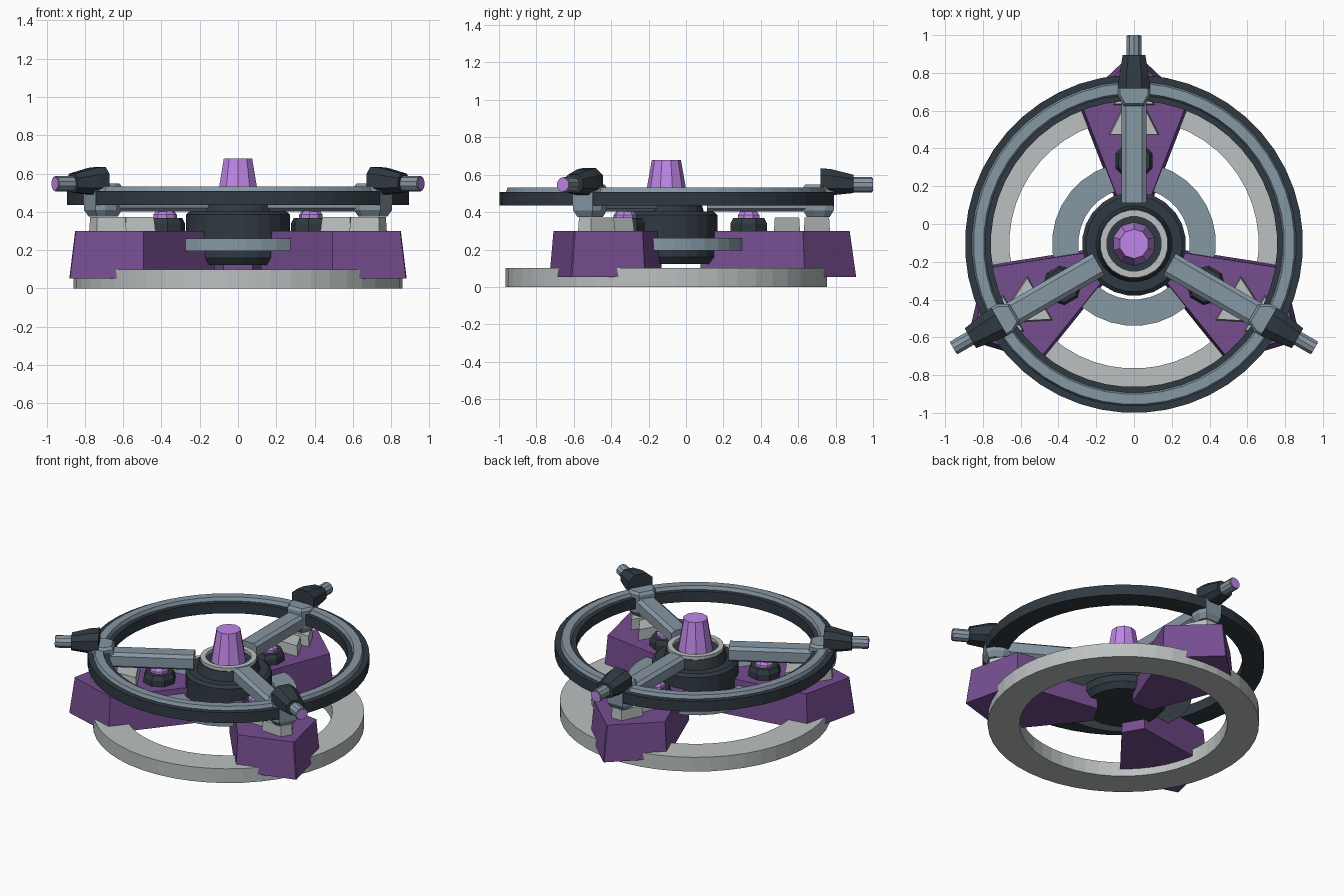
import bpy, bmesh, math
from mathutils import Vector, Matrix

if "Cube" in bpy.data.objects:
    bpy.data.objects.remove(bpy.data.objects["Cube"])

CENTRE = Vector((0, -0.105, 0))   # hub axis


def material(name, rgb):
    m = bpy.data.materials.new(name)
    m.diffuse_color = (*rgb, 1)
    m.use_nodes = True
    m.node_tree.nodes["Principled BSDF"].inputs["Base Color"].default_value = m.diffuse_color
    return m


DARK = material("dark_metal", (0.030, 0.042, 0.054))
STEEL = material("blue_steel", (0.24, 0.31, 0.37))
GREY = material("pale_grey", (0.50, 0.53, 0.53))
PURPLE = material("purple", (0.18, 0.075, 0.28))
GLOW = material("bright_purple", (0.52, 0.24, 0.80))


def loft(name, sections, mat, turn=0.0, loop=False):
    """Skin equal-length point loops; cap the ends, or join last to first."""
    bm = bmesh.new()
    rings = [[bm.verts.new(p) for p in s] for s in sections]
    pairs = list(zip(rings, rings[1:]))
    if loop:
        pairs.append((rings[-1], rings[0]))
    else:
        bm.faces.new(rings[0])
        bm.faces.new(rings[-1])
    n = len(rings[0])
    for a, b in pairs:
        for i in range(n):
            j = (i + 1) % n
            bm.faces.new((a[i], a[j], b[j], b[i]))
    bmesh.ops.recalc_face_normals(bm, faces=bm.faces)
    bmesh.ops.transform(bm, matrix=Matrix.Translation(CENTRE) @ Matrix.Rotation(turn, 4, 'Z'),
                        verts=bm.verts)
    me = bpy.data.meshes.new(name)
    bm.to_mesh(me)
    bm.free()
    me.materials.append(mat)
    ob = bpy.data.objects.new(name, me)
    bpy.context.collection.objects.link(ob)
    return ob


def circle(r, z, n, y=0.0):
    return [(r * math.cos(math.tau * (i + .5) / n), y + r * math.sin(math.tau * (i + .5) / n), z)
            for i in range(n)]


def lathe(name, profile, n, mat, y=0.0, turn=0.0, loop=False):
    return loft(name, [circle(r, z, n, y) for r, z in profile], mat, turn, loop)


def ring(name, r0, r1, z0, z1, n, mat, bevel=0.0):
    return lathe(name, [(r0, z0), (r1, z0), (r1 - bevel, z1), (r0 + bevel, z1)], n, mat, loop=True)


def plan(points, z, scale=1.0, grow=0.0):
    """Mirrored plan outline from (radius, half width) points, scaled about its middle."""
    mid = (points[0][0] + points[-1][0]) / 2
    half = [(mid + (r - mid) * scale, w * scale + grow) for r, w in points]
    return [(w, r, z) for r, w in half] + [(-w, r, z) for r, w in reversed(half)]


def octagon(y, w, z0, z1, cut=0.35):
    """Chamfered rectangle across the radial direction."""
    zc, h = (z0 + z1) / 2, (z1 - z0) / 2
    k = 1 - cut
    shape = [(1, k), (k, 1), (-k, 1), (-1, k), (-1, -k), (-k, -1), (k, -1), (1, -k)]
    return [(a * w, y, zc + b * h) for a, b in shape]


# Rings
ring("base_ring", 0.66, 0.862, 0.0, 0.10, 48, GREY)
ring("middle_ring", 0.295, 0.434, 0.195, 0.262, 32, STEEL)
ring("upper_ring", 0.758, 0.895, 0.435, 0.508, 48, DARK)
ring("upper_ring_trim", 0.785, 0.862, 0.50, 0.532, 48, STEEL, bevel=0.012)

# Hub with collar, rim and centre cone
lathe("hub", [(0.245, 0.122), (0.275, 0.16), (0.275, 0.385), (0.255, 0.402)], 24, DARK)
lathe("hub_collar", [(0.205, 0.39), (0.185, 0.465)], 24, DARK)
ring("hub_rim", 0.145, 0.18, 0.455, 0.488, 24, GREY)
lathe("centre_cone", [(0.118, 0.45), (0.078, 0.678)], 10, GLOW)

# Three identical arms
for k in range(3):
    t = k * math.tau / 3
    tag = f"_{k + 1}"

    # Pointed foot block, flared toward the bottom
    foot = [(0.19, 0.066), (0.73, 0.275), (0.98, 0.004)]
    foot_low = [(0.18, 0.078), (0.74, 0.295), (1.015, 0.004)]
    loft("foot_block" + tag, [plan(foot_low, 0.052), plan(foot, 0.30)], PURPLE, t)

    # Pale wedges on the foot
    for label, pts in (("inner", [(0.575, 0.135), (0.715, 0.065)]),
                       ("outer", [(0.735, 0.11), (0.875, 0.04)])):
        loft(f"{label}_wedge" + tag, [plan(pts, 0.295), plan(pts, 0.372, 0.93)], GREY, t)

    # Knob with bright cap
    lathe("knob" + tag, [(0.105, 0.29), (0.105, 0.34), (0.09, 0.368)], 8, DARK, 0.44, t)
    lathe("knob_cap" + tag, [(0.062, 0.36), (0.062, 0.385), (0.045, 0.407)], 8, GLOW, 0.44, t)

    # Spoke and the clamp gripping the upper ring
    loft("spoke" + tag, [octagon(0.217, 0.066, 0.402, 0.505), octagon(0.80, 0.066, 0.402, 0.505)],
         STEEL, t)
    clamp = [(0.73, 0.055), (0.785, 0.086), (0.85, 0.086), (0.895, 0.06)]
    loft("ring_clamp" + tag, [plan(clamp, 0.375, 0.75), plan(clamp, 0.41),
                              plan(clamp, 0.53), plan(clamp, 0.548, 0.85)], STEEL, t)

    # Nozzle housing, barrel and bright muzzle
    loft("nozzle_housing" + tag, [octagon(0.823, 0.083, 0.49, 0.635, 0.5),
                                  octagon(0.88, 0.08, 0.49, 0.63, 0.5),
                                  octagon(1.0, 0.06, 0.502, 0.60, 0.5)], DARK, t)
    for label, y0, y1, r, mat in (("barrel", 0.95, 1.10, 0.041, STEEL),
                                  ("muzzle", 1.09, 1.105, 0.036, GLOW)):
        loft(label + tag, [[(x, y, z + 0.547) for x, z, _ in circle(r, 0, 10)] for y in (y0, y1)],
             mat, t)
